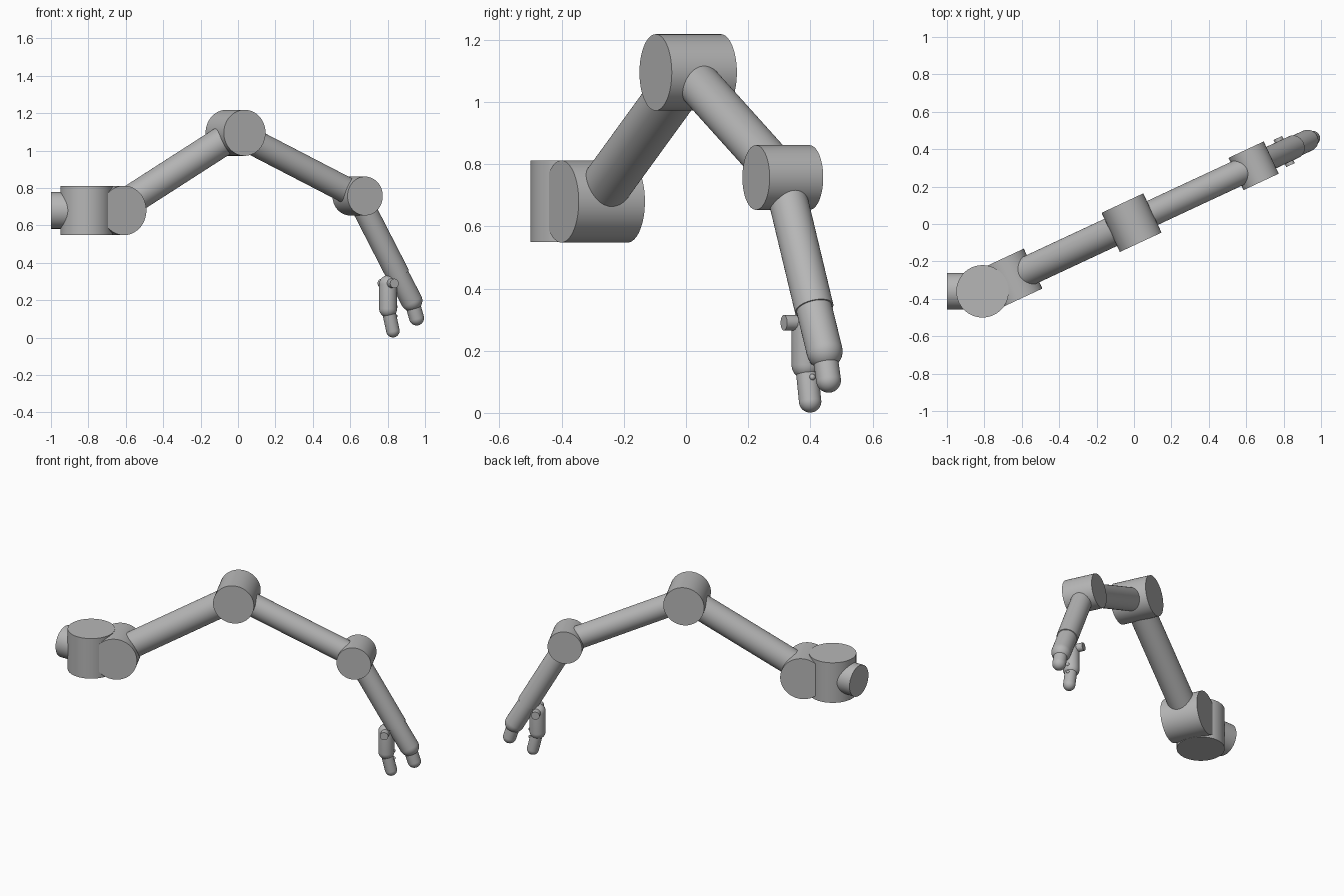
import bpy, bmesh, math
from mathutils import Vector

cube = bpy.data.objects.get("Cube")
if cube:
    bpy.data.objects.remove(cube)

mat = bpy.data.materials.new("metal_grey")
mat.use_nodes = True
GREY = (0.47, 0.47, 0.47, 1)
mat.diffuse_color = GREY
mat.node_tree.nodes["Principled BSDF"].inputs["Base Color"].default_value = GREY

# The arm lies in a vertical plane turned 25 degrees from x
TURN = math.radians(25)
ALONG = Vector((math.cos(TURN), math.sin(TURN), 0))
ACROSS = Vector((math.sin(TURN), -math.cos(TURN), 0))
ORIGIN = Vector((-0.013, 0.007, 0))


def at(s, z):
    """Point in the arm plane: distance from the middle joint, and height."""
    return ORIGIN + ALONG * s + Vector((0, 0, z))


def rod(name, a, b, r, round_a=False, round_b=False, seg=64):
    """Turned rod from a to b, each end flat or hemispherical."""
    length = (b - a).length
    arc = [math.pi / 2 * i / 10 for i in range(11)]
    profile = [(0, 0), (r, 0)]
    if round_a:
        profile = [(r * math.sin(t), -r * math.cos(t)) for t in arc]
    if round_b:
        profile += [(r * math.cos(t), length + r * math.sin(t)) for t in arc]
    else:
        profile += [(r, length), (0, length)]
    bm = bmesh.new()
    verts = [bm.verts.new((x, 0, z)) for x, z in profile]
    edges = [bm.edges.new(pair) for pair in zip(verts, verts[1:])]
    bmesh.ops.spin(bm, geom=verts + edges, cent=(0, 0, 0), axis=(0, 0, 1),
                   angle=math.tau, steps=seg)
    bmesh.ops.remove_doubles(bm, verts=bm.verts, dist=1e-5)
    bmesh.ops.recalc_face_normals(bm, faces=bm.faces)
    mesh = bpy.data.meshes.new(name)
    bm.to_mesh(mesh)
    bm.free()
    mesh.materials.append(mat)
    obj = bpy.data.objects.new(name, mesh)
    bpy.context.collection.objects.link(obj)
    obj.location = a
    obj.rotation_mode = 'QUATERNION'
    obj.rotation_quaternion = (b - a).to_track_quat('Z', 'Y')
    bpy.ops.object.select_all(action='DESELECT')
    obj.select_set(True)
    bpy.context.view_layer.objects.active = obj
    bpy.ops.object.shade_smooth_by_angle(angle=math.radians(35))
    return obj


def pivot(name, centre, r, width):
    """Cylinder lying across the arm plane."""
    half = ACROSS * width / 2
    return rod(name, centre + half, centre - half, r)


# Base: mounting stub and vertical turning drum
rod("mounting_stub", Vector((-1, -0.36, 0.68)), Vector((-0.81, -0.36, 0.68)), 0.098)
rod("turning_drum", Vector((-0.81, -0.36, 0.55)), Vector((-0.81, -0.36, 0.812)), 0.14)

# Joints
shoulder, middle, wrist = at(-0.713, 0.68), at(0, 1.095), at(0.72, 0.757)
pivot("shoulder_joint", shoulder, 0.132, 0.235)
pivot("elbow_joint", middle, 0.123, 0.231)
pivot("wrist_joint", wrist, 0.104, 0.19)

# Arm tubes
knuckle, finger_bend = at(0.959, 0.335), at(1.038, 0.198)
rod("upper_arm", shoulder, middle, 0.08)
rod("forearm", middle, wrist, 0.07)
rod("hand_tube", wrist, knuckle, 0.063)

# Long finger
rod("finger_body", knuckle, finger_bend, 0.058, round_b=True)
rod("finger_tip", finger_bend, at(1.068, 0.105), 0.04, round_b=True)

# Thumb with its pivot pin and two grip beads
thumb_top, thumb_bend = at(0.9, 0.285), at(0.9, 0.155)
rod("thumb_body", thumb_top, thumb_bend, 0.048, True, True)
rod("thumb_tip", thumb_bend, at(0.928, 0.037), 0.036, round_b=True)
pivot("thumb_pin", thumb_top + Vector((0, 0, 0.005)), 0.025, 0.16)
for i, z in enumerate((0.165, 0.115)):
    rod("grip_bead_%d" % (i + 1), at(0.925, z), at(0.945, z), 0.01, round_b=True, seg=24)
